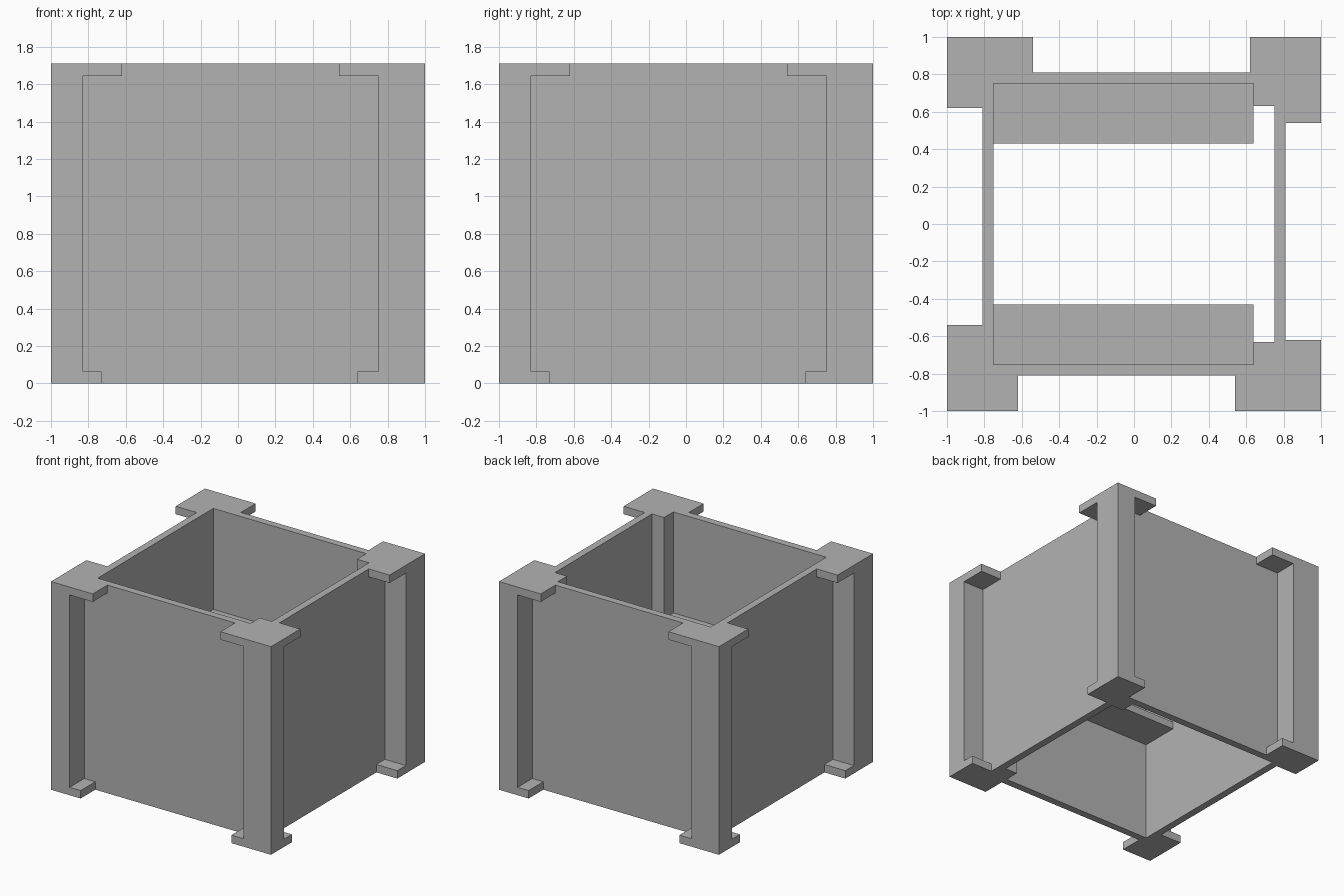
import bpy
import bmesh
from math import pi
from mathutils import Matrix

cube = bpy.data.objects.get("Cube")
if cube:
    bpy.data.objects.remove(cube, do_unlink=True)

HEIGHT = 1.71
EDGE = 1.0       # outer reach of the corner posts
OUTER = 0.81     # outer face of the walls
INNER = 0.75     # inner face of the walls
PLATE = 0.065    # thickness of post feet and caps

grey = bpy.data.materials.new("plain_grey")
grey.use_nodes = True
colour = (0.45, 0.45, 0.45, 1)
grey.diffuse_color = colour
grey.node_tree.nodes["Principled BSDF"].inputs["Base Color"].default_value = colour


def add_prism(bm, outline, z0, z1):
    """Extrude a flat outline from z0 up to z1."""
    face = bm.faces.new([bm.verts.new((x, y, z0)) for x, y in outline])
    top = bmesh.ops.extrude_face_region(bm, geom=[face])["geom"]
    verts = [v for v in top if isinstance(v, bmesh.types.BMVert)]
    bmesh.ops.translate(bm, verts=verts, vec=(0, 0, z1 - z0))


def make_part(name, prisms, turn=0):
    """Build one object from (outline, z0, z1) prisms, turned about z."""
    bm = bmesh.new()
    for outline, z0, z1 in prisms:
        add_prism(bm, outline, z0, z1)
    bmesh.ops.rotate(bm, verts=bm.verts, matrix=Matrix.Rotation(turn, 3, 'Z'))
    bmesh.ops.recalc_face_normals(bm, faces=bm.faces)
    mesh = bpy.data.meshes.new(name)
    bm.to_mesh(mesh)
    bm.free()
    mesh.materials.append(grey)
    obj = bpy.data.objects.new(name, mesh)
    bpy.context.collection.objects.link(obj)
    return obj


def rect(x0, x1, y0, y1):
    return [(x0, y0), (x1, y0), (x1, y1), (x0, y1)]


def corner(a, b):
    """L-shaped outline that wraps the outside of a wall corner."""
    return [(a, -EDGE), (EDGE, -EDGE), (EDGE, b),
            (OUTER, b), (OUTER, -OUTER), (a, -OUTER)]


# Walls and corner posts, repeated round the box
wall = rect(-OUTER, INNER, -OUTER, -INNER)
post = [
    (corner(0.64, -0.73), 0, PLATE),
    (corner(INNER, -0.83), PLATE, HEIGHT - PLATE),
    (corner(0.54, -0.62), HEIGHT - PLATE, HEIGHT),
]
for i, side in enumerate(("front", "right", "back", "left")):
    make_part(side + "_wall", [(wall, 0, HEIGHT)], i * pi / 2)
    make_part(side + "_corner_post", post, i * pi / 2)

# Inner pillars and shelf ledges, mirrored front to back
for side, s in (("front", -1), ("back", 1)):
    pillar = rect(0.64, INNER, s * 0.63, s * INNER)
    make_part(side + "_inner_pillar", [(pillar, 0, HEIGHT)])
    ledge = rect(-INNER, 0.64, s * 0.43, s * INNER)
    make_part(side + "_inner_ledge", [(ledge, 0.82, 0.88)])
